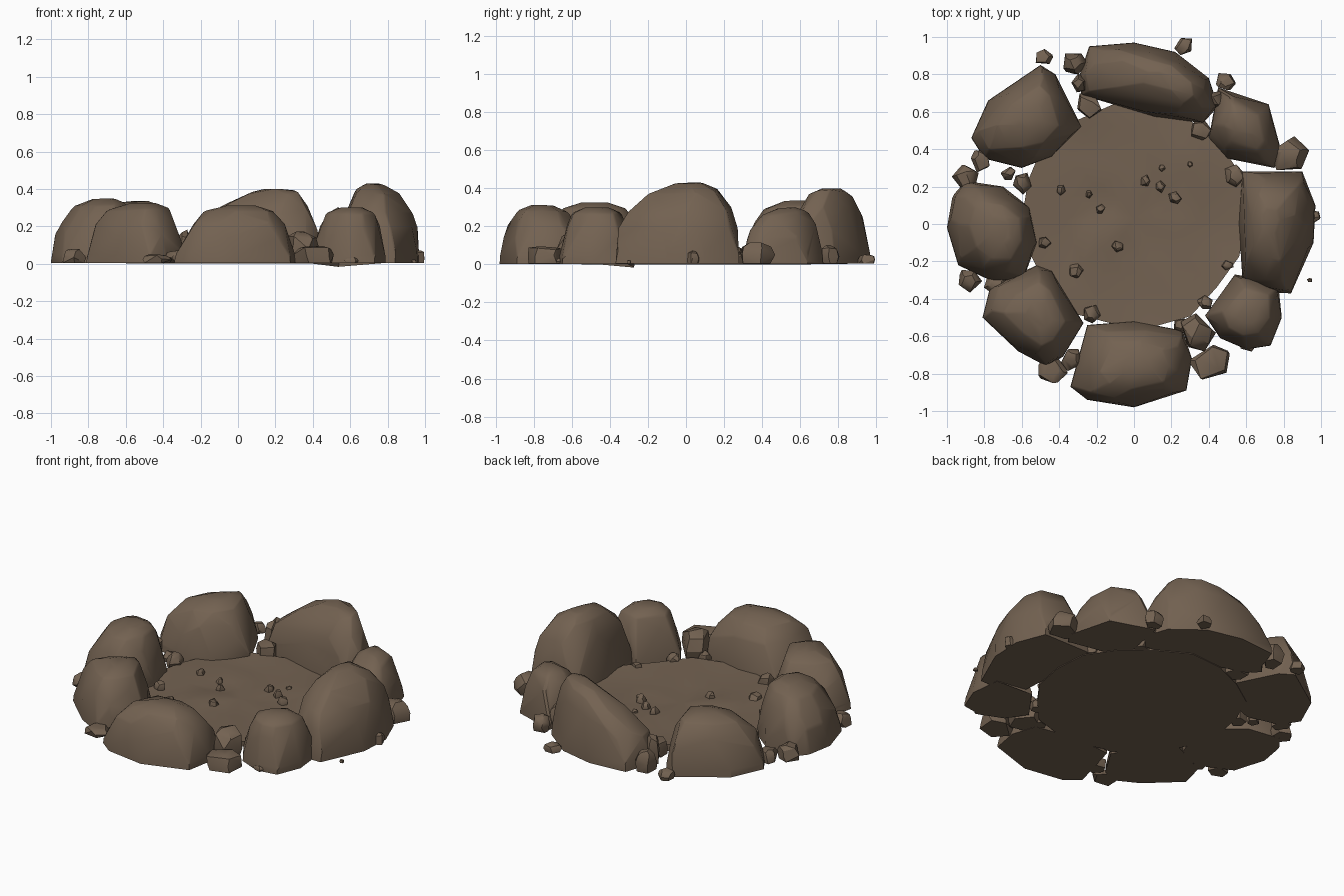
import bpy, bmesh, math, random
from mathutils import Vector, noise

if "Cube" in bpy.data.objects:
    bpy.data.objects.remove(bpy.data.objects["Cube"])

random.seed(11)

stone = bpy.data.materials.new("brown stone")
stone.diffuse_color = (0.172, 0.122, 0.083, 1)
stone.use_nodes = True
stone.node_tree.nodes["Principled BSDF"].inputs["Base Color"].default_value = stone.diffuse_color


def finish(bm, name, angle=30):
    """Turn a bmesh into a shaded, coloured object."""
    bmesh.ops.recalc_face_normals(bm, faces=bm.faces)
    me = bpy.data.meshes.new(name)
    bm.to_mesh(me)
    bm.free()
    me.materials.append(stone)
    ob = bpy.data.objects.new(name, me)
    bpy.context.collection.objects.link(ob)
    bpy.ops.object.select_all(action='DESELECT')
    bpy.context.view_layer.objects.active = ob
    ob.select_set(True)
    bpy.ops.object.shade_smooth_by_angle(angle=math.radians(angle))
    return ob


def hull(points, name, bevel=0.0, angle=30):
    """Convex stone through the points, with lightly worn edges."""
    bm = bmesh.new()
    for p in points:
        bm.verts.new(p)
    res = bmesh.ops.convex_hull(bm, input=bm.verts)
    junk = {g for g in res["geom_interior"] + res["geom_unused"]
            if isinstance(g, bmesh.types.BMVert)}
    bmesh.ops.delete(bm, geom=list(junk), context='VERTS')
    bmesh.ops.dissolve_limit(bm, angle_limit=math.radians(6), verts=bm.verts, edges=bm.edges)
    if bevel:
        edges = [e for e in bm.edges if e.calc_face_angle(0) > 0.45
                 and max(v.co.z for v in e.verts) > 0.08]
        bmesh.ops.bevel(bm, geom=edges, offset=bevel, segments=1, affect='EDGES', clamp_overlap=True)
    return finish(bm, name, angle)


def boulder(name, outline, top, height, tilt=(0, 0), spread=0.4):
    """Rings shrinking from the footprint to a tilted top around the peak."""
    cx, cy = top
    n = len(outline)
    pts = []
    levels = ((0.01, 1.0, 0), (0.14, 0.99, 0), (0.45, 0.94, 0.25), (0.68, 0.84, 0.5),
              (0.9, 0.3 + spread * 0.7, 0.2), (1.0, spread * 0.6, 0.5))
    for f, s, slide in levels:
        for i in range(n):
            # slide along the outline so that facets are not plain vertical strips
            t = slide * random.uniform(0.3, 1.1)
            (x0, y0), (x1, y1) = outline[i], outline[(i + 1) % n]
            k = s * (1 + (random.uniform(-0.07, 0.04) if f > 0.2 else 0))
            dx, dy = (x0 + (x1 - x0) * t - cx) * k, (y0 + (y1 - y0) * t - cy) * k
            z = height * f
            if f > 0.5:
                z = min(z + (dx * tilt[0] + dy * tilt[1]) * f, height)
            pts.append((cx + dx, cy + dy, z))
    hull(pts, name, 0.012)


# Ring of large boulders
boulder("back_boulder", [(-.3, .77), (-.24, .95), (0, .97), (.22, .92), (.4, .78), (.45, .63),
                         (.37, .54), (.12, .57), (-.28, .69)], (.16, .77), .40, (.25, .12), .4)
boulder("back_right_boulder", [(.45, .73), (.72, .64), (.79, .38), (.75, .3), (.5, .35), (.4, .46)],
        (.57, .54), .30, (0, .1), .45)
boulder("right_boulder", [(.58, .28), (.9, .28), (.97, .1), (.96, -.1), (.84, -.37), (.76, -.37),
                          (.58, -.3), (.56, 0)], (.72, .03), .43, (-.1, .05), .38)
boulder("front_right_boulder", [(.38, -.49), (.54, -.27), (.77, -.31), (.79, -.5), (.73, -.65),
                                (.6, -.67), (.46, -.61)], (.61, -.47), .30, (0, 0), .55)
boulder("front_boulder", [(-.25, -.54), (0, -.52), (.26, -.57), (.31, -.72), (.28, -.89), (0, -.98),
                          (-.25, -.94), (-.34, -.87)], (.02, -.76), .312, (0, -.03), .42)
boulder("front_left_boulder", [(-.81, -.5), (-.77, -.34), (-.52, -.22), (-.44, -.25), (-.27, -.53),
                               (-.38, -.71), (-.47, -.76), (-.62, -.68)], (-.5, -.48), .325, (.03, 0), .5)
boulder("left_boulder", [(-1, -.02), (-.97, .15), (-.9, .23), (-.7, .2), (-.56, .09), (-.52, -.1),
                         (-.59, -.29), (-.75, -.31), (-.94, -.22)], (-.70, -.03), .35, (.06, 0), .45)
boulder("back_left_boulder", [(-.87, .46), (-.78, .66), (-.5, .85), (-.42, .8), (-.28, .52),
                              (-.44, .36), (-.6, .3), (-.8, .35)], (-.53, .58), .335, (.05, .05), .45)


def pebble(name, x, y, r, h):
    """Small irregular blocky stone."""
    turn = random.uniform(0, math.tau)
    stretch = random.uniform(0.78, 1.0)
    pts = []
    for f, s in ((0.0, 0.92), (0.45, 1.05), (0.85, 0.85), (1.0, 0.5)):
        for i in range(5):
            a = math.tau * i / 5 + random.uniform(-0.25, 0.25)
            k = r * s * random.uniform(0.9, 1.15)
            u, v = k * math.cos(a), k * stretch * math.sin(a)
            pts.append((x + u * math.cos(turn) - v * math.sin(turn),
                        y + u * math.sin(turn) + v * math.cos(turn),
                        0.004 + h * f * random.uniform(0.8, 1)))
    hull(pts, name)


# Stones wedged between and around the boulders: x, y, radius, height
wedged = [(.41, -.74, .115, .10), (.34, -.58, .095, .17), (.84, .37, .10, .12), (-.44, -.78, .075, .05),
          (-.33, -.72, .06, .07), (-.88, -.30, .06, .08), (-.90, .25, .065, .09), (-.82, .34, .06, .08),
          (-.60, .22, .055, .09), (-.48, .89, .05, .06), (-.32, .86, .065, .14), (-.29, .75, .05, .18),
          (-.24, .63, .07, .10), (.27, .95, .05, .05), (.49, .76, .055, .10), (.44, .66, .05, .15),
          (.36, .50, .06, .06), (.54, .26, .06, .06), (.965, .04, .033, .07), (.61, -.65, .04, .03),
          (-.74, -.32, .06, .08), (-.67, .27, .04, .06)]
for n, (x, y, r, h) in enumerate(wedged):
    pebble(f"wedged_stone_{n + 1}", x, y, r, h)
pebble("outer_chip", .94, -.30, .015, .02)

# Loose chips on the floor: x, y, size
chips = [(-.23, -.48, .05), (-.48, -.10, .035), (-.31, -.25, .04), (-.09, -.12, .035), (.06, .23, .03),
         (.14, .20, .03), (.22, .14, .035), (-.39, .18, .03), (-.18, .08, .025), (.15, .30, .02),
         (.30, .32, .02), (.50, -.22, .03), (.38, -.42, .04), (-.24, .16, .02), (.25, -.54, .04)]
for n, (x, y, r) in enumerate(chips):
    pebble(f"floor_chip_{n + 1}", x, y, r, .03 + r * 0.9)

# Rough floor slab filling the ring
bm = bmesh.new()
sides, rings = 18, 5
centre = bm.verts.new((0, .03, .03))
prev = None
for k in range(1, rings + 2):
    ring = []
    for i in range(sides):
        a = math.tau * (i + random.uniform(-.2, .2) * (k < rings)) / sides
        edge = 0.60 + 0.02 * math.sin(a) + 0.05 * noise.noise((math.cos(a) * 2, math.sin(a) * 2, 3))
        rad = edge * min(k, rings) / rings
        x, y = rad * math.cos(a), .03 + rad * math.sin(a)
        bump = noise.noise(Vector((x * 4.5, y * 4.5, 1)))
        z = 0.0 if k > rings else .028 + .028 * bump
        ring.append(bm.verts.new((x, y, max(z, 0.0 if k > rings else .012))))
    for i in range(sides):
        j = (i + 1) % sides
        if prev:
            bm.faces.new((prev[i], ring[i], ring[j]))
            bm.faces.new((prev[i], ring[j], prev[j]))
        else:
            bm.faces.new((centre, ring[i], ring[j]))
    prev = ring
bm.faces.new(prev[::-1])
finish(bm, "floor_slab", 30)
